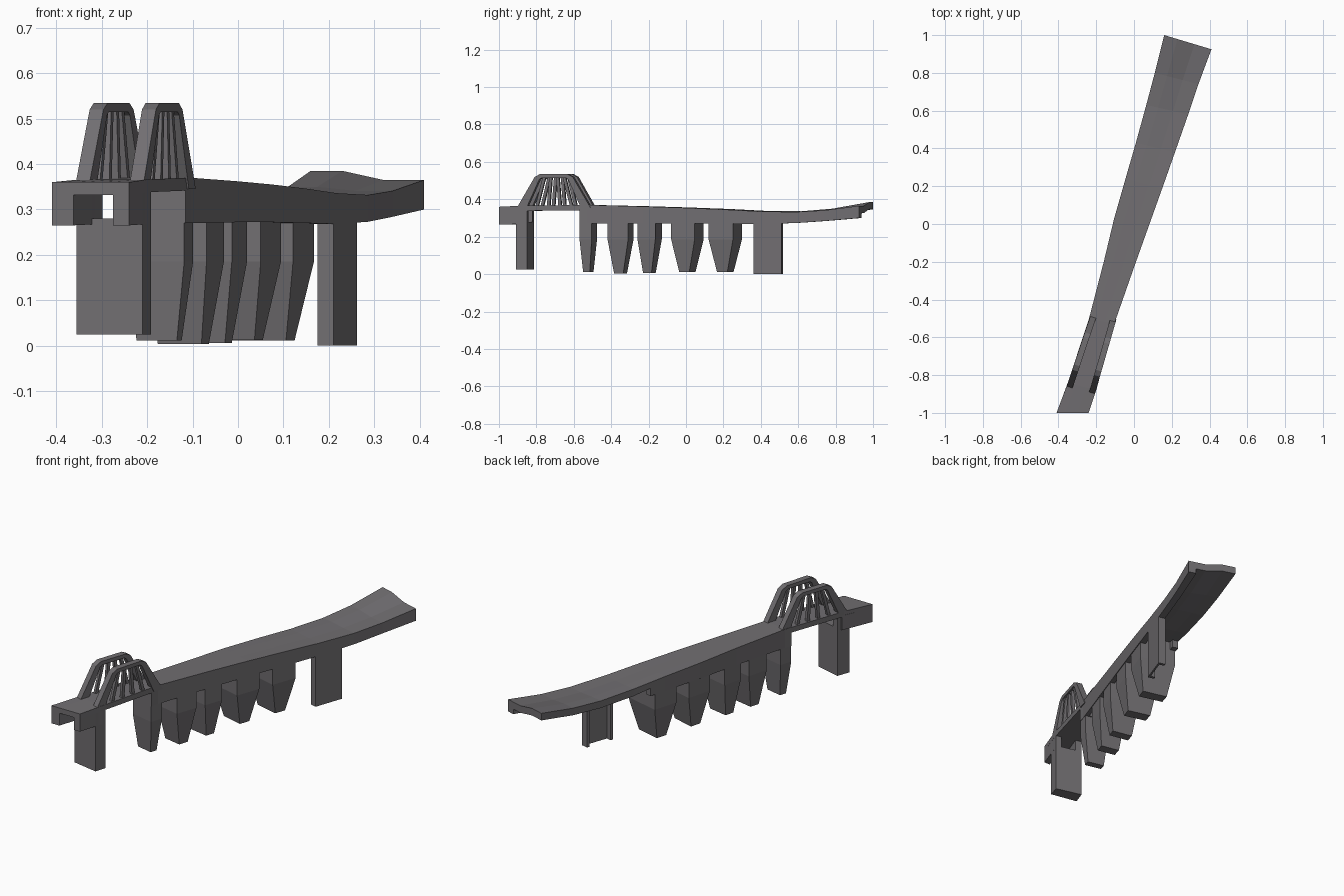
import bpy, bmesh
from mathutils import Vector

if "Cube" in bpy.data.objects:
    bpy.data.objects.remove(bpy.data.objects["Cube"])

mat = bpy.data.materials.new("dark_warm_grey")
mat.diffuse_color = (0.165, 0.157, 0.166, 1)
mat.use_nodes = True
mat.node_tree.nodes["Principled BSDF"].inputs["Base Color"].default_value = mat.diffuse_color

# stations along the deck: left x,y | right x,y | top z left,right | girder bottom z
ST = [(-.41, -1, -.24, -1, .36, .36, .265),
      (-.35, -.84, -.2, -.88, .366, .366, .268),
      (-.238, -.5, -.105, -.53, .37, .37, .27),
      (-.16, -.2, 0, -.23, .363, .362, .272),
      (-.105, .03, .075, -.02, .356, .355, .272),
      (-.045, .24, .15, .19, .348, .346, .27),
      (.01, .43, .217, .38, .338, .336, .268),
      (.065, .63, .287, .58, .336, .332, .273),
      (.11, .8, .341, .74, .350, .341, .284),
      (.16, 1, .41, .925, .385, .365, .30)]


def station(y):
    """Interpolated station at the given right-edge y."""
    for a, b in zip(ST, ST[1:]):
        if y <= b[3] or b is ST[-1]:
            f = (y - a[3]) / (b[3] - a[3])
            return [p + (q - p) * f for p, q in zip(a, b)]


def at(y, t, z=0):
    """Point across the deck: t=0 left edge, t=1 right edge."""
    s = station(y)
    return Vector((s[0] + (s[2] - s[0]) * t, s[1] + (s[3] - s[1]) * t, z))


def top(y, t):
    """Deck surface height: flat, slope, flat across the width."""
    s = station(y)
    f = min(1, max(0, (t - .28) / .36))
    return s[4] + (s[5] - s[4]) * f


def finish(name, bm):
    bmesh.ops.recalc_face_normals(bm, faces=bm.faces)
    me = bpy.data.meshes.new(name)
    bm.to_mesh(me)
    bm.free()
    ob = bpy.data.objects.new(name, me)
    me.materials.append(mat)
    bpy.context.collection.objects.link(ob)
    return ob


def loft(bm, rings):
    """Closed rings of points joined by side faces and capped."""
    vs = [[bm.verts.new(p) for p in r] for r in rings]
    n = len(vs[0])
    for a, b in zip(vs, vs[1:]):
        for i in range(n):
            j = (i + 1) % n
            bm.faces.new((a[i], a[j], b[j], b[i]))
    bm.faces.new(vs[0][::-1])
    bm.faces.new(vs[-1])


def ys_between(y0, y1):
    return [y0] + [s[3] for s in ST if y0 + .01 < s[3] < y1 - .01] + [y1]


# deck slab
T = [0, .28, .64, 1]
bm = bmesh.new()
rings = []
for y in ys_between(-1, .925):
    rings.append([at(y, t, top(y, t)) for t in T] +
                 [at(y, t, top(y, t) - .028 - .01 * (y > .3)) for t in reversed(T)])
loft(bm, rings)
finish("deck", bm)


# edge girders under the deck
def girder(name, t0, t1, y0, y1):
    bm = bmesh.new()
    rings = []
    for y in ys_between(y0, y1):
        zb = station(y)[6]
        rings.append([at(y, t0, top(y, t0) - .02), at(y, t1, top(y, t1) - .02),
                      at(y, t1, zb), at(y, t0, zb)])
    loft(bm, rings)
    finish(name, bm)


girder("front_girder_left", 0, .28, -1, -.87)
girder("front_girder_right", .79, 1, -1, -.87)
girder("main_girder_left", 0, .16, -.57, .28)
girder("main_girder_right", .84, 1, -.57, .925)
girder("end_beam", .1, .9, -.57, -.5)


# piers
def quad(y0, y1, t0, t1, z):
    return [at(y0, t0, z), at(y0, t1, z), at(y1, t1, z), at(y1, t0, z)]


bm = bmesh.new()
loft(bm, [quad(-.91, -.85, .06, 1, .025), quad(-.91, -.85, .06, 1, .28)])
loft(bm, [quad(-.91, -.85, .06, .28, .27), quad(-.91, -.85, .06, .28, .345)])
loft(bm, [quad(-.91, -.85, .79, 1, .27), quad(-.91, -.85, .79, 1, .345)])
finish("front_pier", bm)

# tapered piers: straight shaft above, narrowing in both directions below
PIERS = [(-.57, -.505, .011), (-.42, -.31, .004), (-.26, -.165, .006),
         (-.08, .045, .012), (.12, .25, .011)]
for i, (y0, y1, zb) in enumerate(PIERS):
    m, h = (y0 + y1) / 2, (y1 - y0) / 2
    hb = h * .3 + .008
    bm = bmesh.new()
    loft(bm, [quad(m - hb, m + hb, .17, .83, zb), quad(y0, y1, .02, .98, .185),
              quad(y0, y1, .02, .98, .325)])
    finish("tapered_pier_%d" % (i + 1), bm)

# rear pier: wall with two flanges on the right side only
bm = bmesh.new()
for a, b, t in ((.36, .51, .955), (.36, .375, .83), (.495, .51, .83)):
    loft(bm, [quad(a, b, t, 1, 0), quad(a, b, t, 1, .31)])
finish("rear_pier", bm)


# trusses above the front span
def truss(name, a, b, side):
    a, b = Vector(a), Vector(b)
    d = b - a
    nrm = Vector((d.y, -d.x, 0)).normalized() * side
    bm = bmesh.new()

    def plate(pts, n0, n1):
        loft(bm, [[a + d * u + nrm * n + Vector((0, 0, z)) for u, z in pts] for n in (n0, n1)])

    W = .032
    outer = [(0, .345), (.25, .52), (.32, .535), (.68, .535), (.75, .52), (1, .345)]
    inner = [(.13, .345), (.31, .507), (.34, .515), (.66, .515), (.69, .507), (.87, .345)]
    for i in range(5):
        plate([outer[i], outer[i + 1], inner[i + 1], inner[i]], 0, W)
    for u0, u1 in ((.26, .37), (.42, .455), (.58, .545), (.74, .63)):
        plate([(u0 - .02, .345), (u1 - .02, .52), (u1 + .02, .52), (u0 + .02, .345)],
              .008, .024)
    finish(name, bm)


truss("truss_left", (-.36, -.87, 0), (-.227, -.475, 0), 1)
truss("truss_right", (-.21, -.91, 0), (-.093, -.505, 0), -1)
